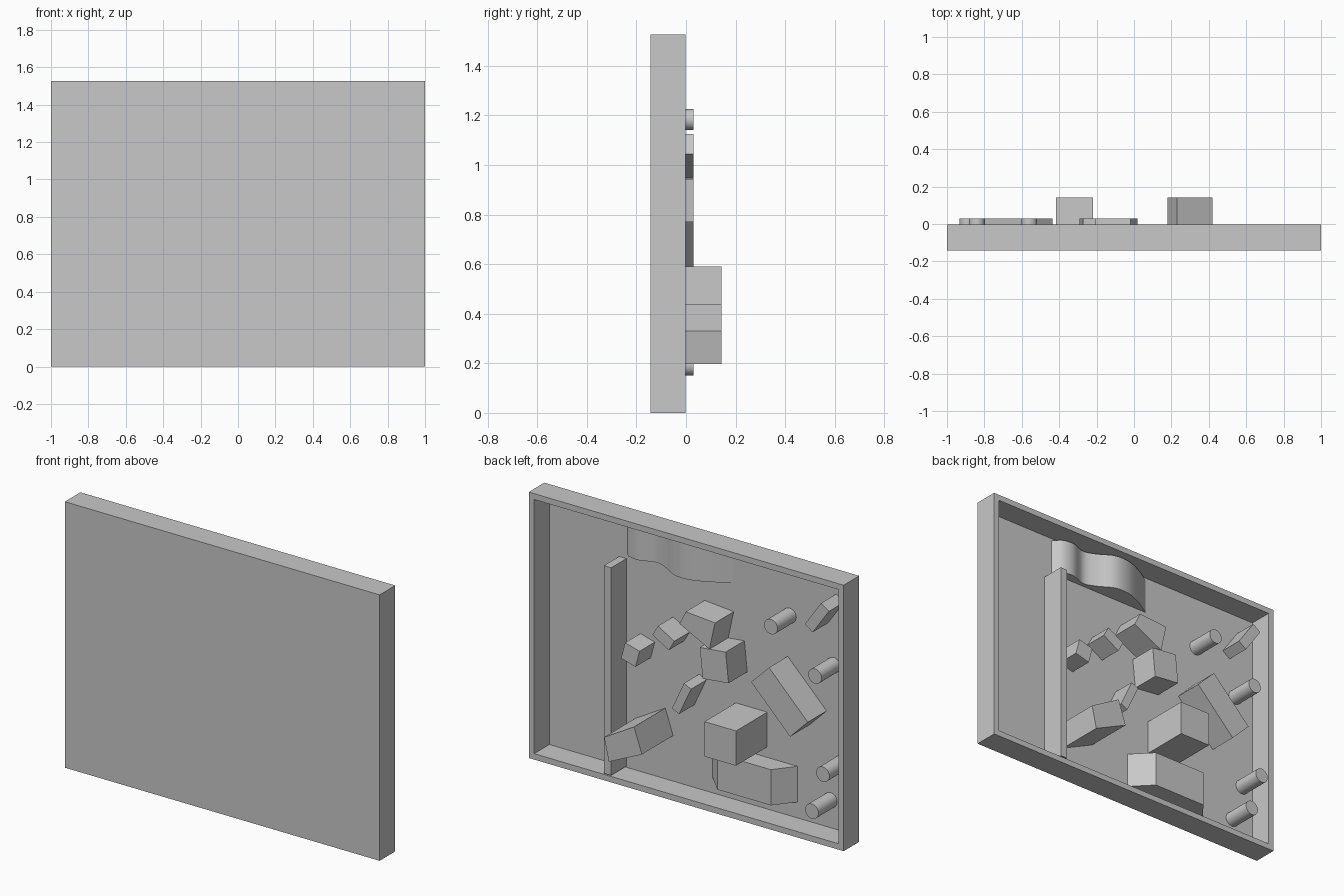
import bpy, bmesh, math
from mathutils import Vector, Matrix

cube = bpy.data.objects.get("Cube")
if cube:
    bpy.data.objects.remove(cube, do_unlink=True)

grey = bpy.data.materials.new("plain grey")
grey.use_nodes = True
grey.diffuse_color = (0.58, 0.58, 0.58, 1)
grey.node_tree.nodes["Principled BSDF"].inputs["Base Color"].default_value = (0.58, 0.58, 0.58, 1)

FRONT, PANEL, RIM, LOW, HIGH = -0.143, -0.14, -0.002, 0.03, 0.143
HEIGHT, WALL = 1.527, 0.048


def finish(name, bm, smooth=False):
    bmesh.ops.recalc_face_normals(bm, faces=bm.faces)
    mesh = bpy.data.meshes.new(name)
    bm.to_mesh(mesh)
    bm.free()
    obj = bpy.data.objects.new(name, mesh)
    bpy.context.collection.objects.link(obj)
    mesh.materials.append(grey)
    if smooth:
        bpy.ops.object.select_all(action='DESELECT')
        obj.select_set(True)
        bpy.context.view_layer.objects.active = obj
        bpy.ops.object.shade_smooth_by_angle(angle=math.radians(40))
    return obj


def extrude(name, outline, direction, smooth=False):
    """Solid made by sweeping a flat outline along a direction."""
    bm = bmesh.new()
    face = bm.faces.new([bm.verts.new(p) for p in outline])
    new = bmesh.ops.extrude_face_region(bm, geom=[face], use_keep_orig=True)["geom"]
    verts = [g for g in new if isinstance(g, bmesh.types.BMVert)]
    bmesh.ops.translate(bm, verts=verts, vec=direction)
    return finish(name, bm, smooth)


def peg(name, outline, top, smooth=False):
    """Outline in x and z, standing on the panel and reaching back to y = top."""
    return extrude(name, [(x, PANEL, z) for x, z in outline], (0, top - PANEL, 0), smooth)


def ledge(name, outline, low, high, smooth=False):
    """Outline in x and y, swept upwards."""
    return extrude(name, [(x, y, low) for x, y in outline], (0, 0, high - low), smooth)


def block(name, centre, length, width, degrees, top):
    turn = Matrix.Rotation(math.radians(degrees), 2)
    corners = [(-1, -1), (1, -1), (1, 1), (-1, 1)]
    peg(name, [Vector(centre) + turn @ Vector((a * length / 2, b * width / 2))
               for a, b in corners], top)


# Shallow tray, open at the back
bm = bmesh.new()
bmesh.ops.create_cube(bm, size=1)
bmesh.ops.scale(bm, vec=(2, RIM - FRONT, HEIGHT), verts=bm.verts)
bmesh.ops.translate(bm, vec=(0, (RIM + FRONT) / 2, HEIGHT / 2), verts=bm.verts)
back = max(bm.faces, key=lambda f: f.calc_center_median().y)
bmesh.ops.inset_region(bm, faces=[back], thickness=WALL)
hollow = bmesh.ops.extrude_face_region(bm, geom=[back])["geom"]
bmesh.ops.translate(bm, vec=(0, PANEL - RIM, 0),
                    verts=[g for g in hollow if isinstance(g, bmesh.types.BMVert)])
if back.is_valid:
    bm.faces.remove(back)
finish("tray", bm)

# Lane divider
peg("lane_divider", [(0.477, 0.04), (0.523, 0.04), (0.523, 1.232), (0.477, 1.232)], RIM)

# Wavy ledge under the top wall
keys = [Vector(p) for p in [(0.474, PANEL), (0.43, -0.095), (0.36, -0.085), (0.27, -0.115),
                            (0.19, -0.09), (0.1, -0.04), (0, -0.04), (-0.11, -0.085),
                            (-0.2, PANEL)]]
ends = [keys[0]] + keys + [keys[-1]]
wave = []
for a, b, c, d in zip(ends, ends[1:], ends[2:], ends[3:]):
    for i in range(6):
        t = i / 6
        wave.append(b + (c - a) * (t / 2) + (2 * a - 5 * b + 4 * c - d) * (t * t / 2)
                    + (3 * b - a - 3 * c + d) * (t ** 3 / 2))
wave.append(keys[-1])
ledge("wavy_ledge", wave, 1.275, HEIGHT - WALL, smooth=True)

# Sloped ledge near the bottom
ledge("sloped_ledge", [(-0.07, PANEL), (-0.18, -0.027), (-0.52, -0.027), (-0.61, PANEL)],
      0.125, 0.33)

# Round pegs
for i, (x, z) in enumerate([(-0.56, 1.183), (-0.84, 0.974), (-0.89, 0.424), (-0.82, 0.193)]):
    ring = [(x + 0.0425 * math.cos(k * math.tau / 32), z + 0.0425 * math.sin(k * math.tau / 32))
            for k in range(32)]
    peg(f"round_peg_{i + 1}", ring, LOW, smooth=True)

# Straight-sided blocks
block("tiny_block", (0.355, 0.765), 0.095, 0.1, 15, RIM)
block("short_bar", (0.145, 0.917), 0.12, 0.07, 30, RIM)
block("thin_bar", (0.03, 0.6), 0.18, 0.05, -65, RIM)
block("corner_bar", (-0.83, 1.295), 0.18, 0.06, 125, RIM)
block("middle_block", (-0.2, 0.865), 0.165, 0.175, -6, LOW)
block("long_block", (-0.615, 0.765), 0.35, 0.16, 45, LOW)
block("tall_block", (-0.318, 0.49), 0.2, 0.2, 0, HIGH)

# Uneven four-sided blocks
peg("uneven_block", [(0.02, 1.045), (-0.02, 1.125), (-0.205, 1.11), (-0.17, 0.95)], LOW)
peg("tall_uneven_block", [(0.42, 0.33), (0.23, 0.44), (0.18, 0.295), (0.39, 0.197)], HIGH)
